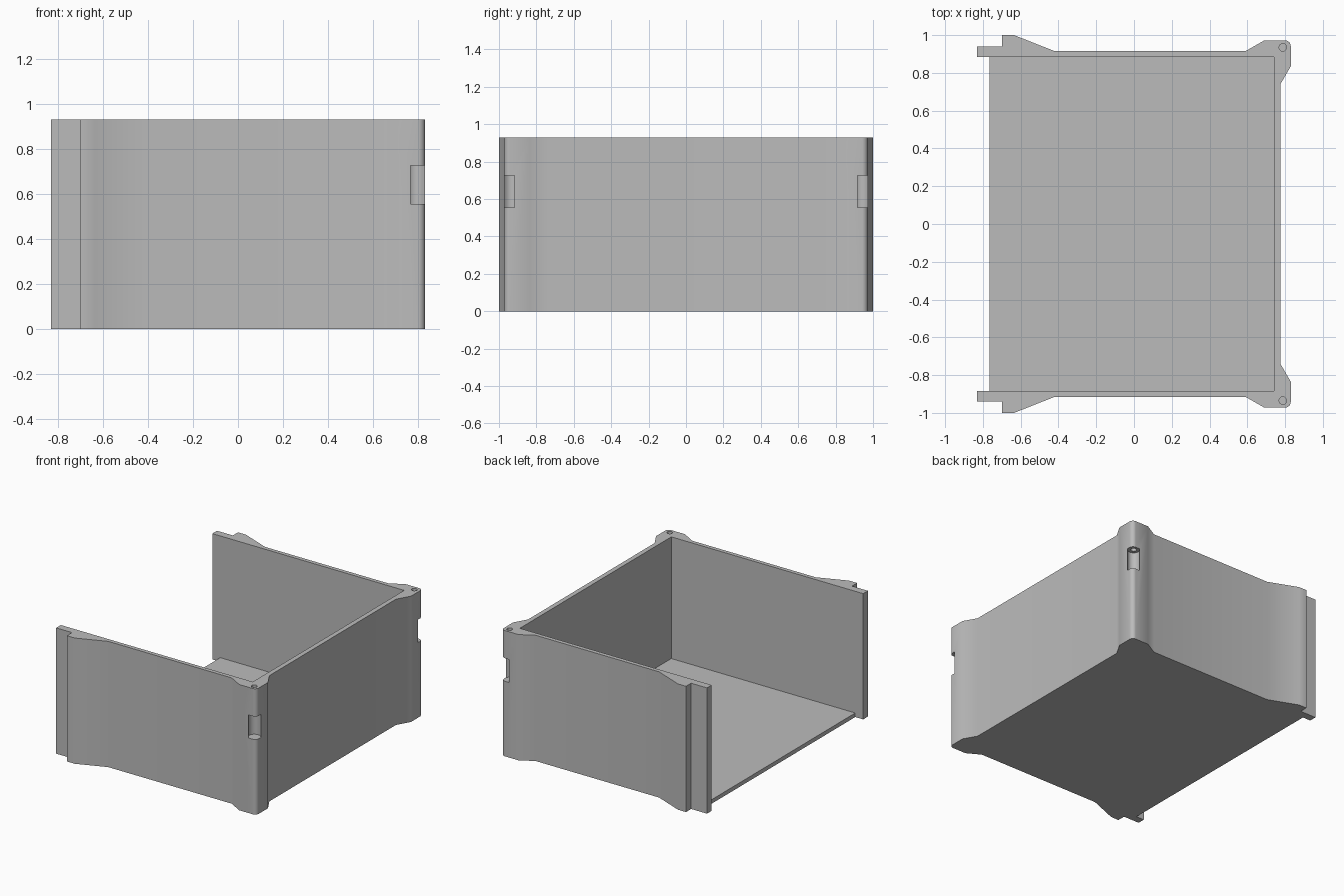
import bpy, bmesh, math

if "Cube" in bpy.data.objects:
    bpy.data.objects.remove(bpy.data.objects["Cube"], do_unlink=True)

HEIGHT = 0.93
FLOOR = 0.03
POCKET = (0.555, 0.725)
HOLE = (0.788, 0.935)

grey = bpy.data.materials.new("plain grey")
grey.use_nodes = True
grey.diffuse_color = (0.5, 0.5, 0.5, 1)
grey.node_tree.nodes["Principled BSDF"].inputs["Base Color"].default_value = (0.5, 0.5, 0.5, 1)


def prism(name, points, z0, z1):
    """Extrude a closed outline from z0 up to z1."""
    bm = bmesh.new()
    face = bm.faces.new([bm.verts.new((x, y, z0)) for x, y in points])
    new = bmesh.ops.extrude_face_region(bm, geom=[face])["geom"]
    top = [v for v in new if isinstance(v, bmesh.types.BMVert)]
    bmesh.ops.translate(bm, verts=top, vec=(0, 0, z1 - z0))
    bmesh.ops.recalc_face_normals(bm, faces=bm.faces[:])
    mesh = bpy.data.meshes.new(name)
    bm.to_mesh(mesh)
    bm.free()
    mesh.materials.append(grey)
    obj = bpy.data.objects.new(name, mesh)
    bpy.context.collection.objects.link(obj)
    return obj


def arc(centre, radius, start, end, steps):
    angles = [math.radians(start + (end - start) * i / steps) for i in range(steps + 1)]
    return [(centre[0] + radius * math.cos(a), centre[1] + radius * math.sin(a)) for a in angles]


def cut(target, cutter):
    cutter.hide_render = True
    mod = target.modifiers.new("cut", 'BOOLEAN')
    mod.operation = 'DIFFERENCE'
    mod.solver = 'EXACT'
    mod.object = cutter
    bpy.context.view_layer.objects.active = target
    bpy.ops.object.modifier_apply(modifier=mod.name)
    bpy.data.objects.remove(cutter, do_unlink=True)


# Outer outline: tongue, flared rib, thin wall and rounded corner post
half = [(-0.765, 0.885), (-0.83, 0.885), (-0.83, 0.94), (-0.70, 0.94), (-0.70, 1.0),
        (-0.635, 1.0), (-0.42, 0.915), (0.59, 0.915), (0.69, 0.972)]
half += arc((0.80, 0.942), 0.03, 90, 0, 6)
half += [(0.83, 0.835), (0.775, 0.74)]
outline = half + [(x, -y) for x, y in reversed(half)]
tray = prism("open_sided_tray", outline, 0, HEIGHT)

# Inner space, open at the top and on the left end
cut(tray, prism("cavity", [(-1, -0.885), (0.74, -0.885), (0.74, 0.885), (-1, 0.885)], FLOOR, 1.2))

# Round-backed nut pockets and screw holes in both corner posts
reach = 0.15
slot = arc(HOLE, 0.042, 135, 315, 12)
slot += [(x + reach, y + reach) for x, y in (slot[-1], slot[0])]
bore = arc(HOLE, 0.02, 0, 337.5, 15)
for side in (1, -1):
    cut(tray, prism("pocket", [(x, side * y) for x, y in slot], *POCKET))
    cut(tray, prism("screw_hole", [(x, side * y) for x, y in bore], POCKET[1] - 0.05, 1.2))

# Smooth flares and corners, crisp rims
bpy.ops.object.select_all(action='DESELECT')
tray.select_set(True)
bpy.context.view_layer.objects.active = tray
bpy.ops.object.shade_smooth_by_angle(angle=math.radians(40))
weighted = tray.modifiers.new("weighted normals", 'WEIGHTED_NORMAL')
weighted.keep_sharp = True
